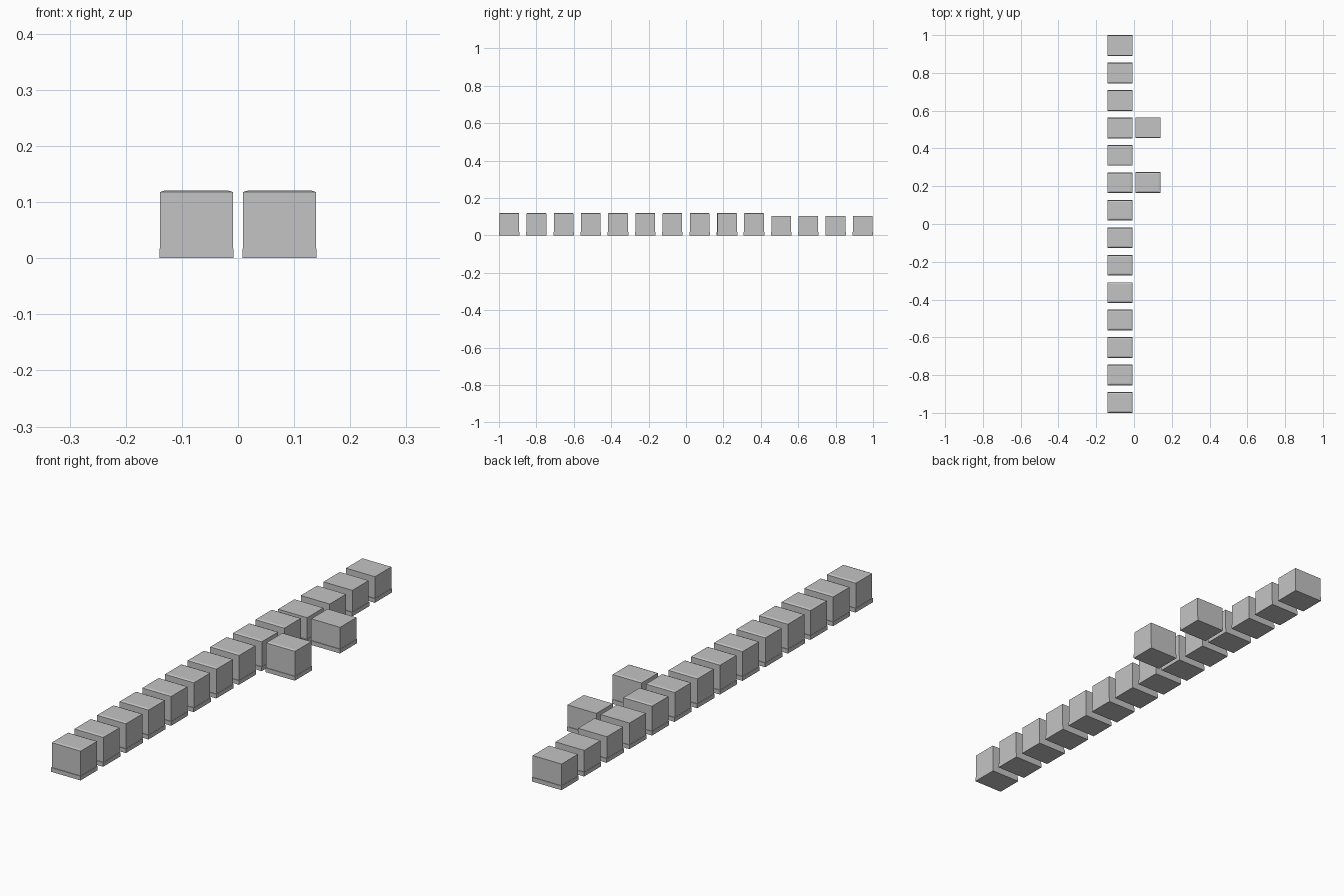
import bpy
import bmesh

if "Cube" in bpy.data.objects:
    bpy.data.objects.remove(bpy.data.objects["Cube"])

GREY = (0.55, 0.55, 0.55, 1.0)
mat = bpy.data.materials.new("plain_grey")
mat.use_nodes = True
mat.diffuse_color = GREY
mat.node_tree.nodes["Principled BSDF"].inputs["Base Color"].default_value = GREY

WIDTH, DEPTH = 0.132, 0.11
COLUMN_X = 0.074
COUNT = 14
PITCH = (2.0 - DEPTH) / (COUNT - 1)
BASE_TOP = 0.017


def loft(name, x, y, rings):
    """Stack rectangular rings (width, depth, z) into one closed solid."""
    bm = bmesh.new()
    loops = []
    for w, d, z in rings:
        loops.append([bm.verts.new((sx * w / 2, sy * d / 2, z))
                      for sx, sy in ((-1, -1), (1, -1), (1, 1), (-1, 1))])
    for low, high in zip(loops, loops[1:]):
        for i in range(4):
            j = (i + 1) % 4
            bm.faces.new((low[i], low[j], high[j], high[i]))
    bm.faces.new(loops[0][::-1])
    bm.faces.new(loops[-1])
    mesh = bpy.data.meshes.new(name)
    bm.to_mesh(mesh)
    bm.free()
    mesh.materials.append(mat)
    obj = bpy.data.objects.new(name, mesh)
    obj.location = (x, y, 0)
    bpy.context.collection.objects.link(obj)


def block(name, x, y, tall):
    # Plinth, slightly narrower body, and a shallow lid on tall blocks
    body_w, body_d = WIDTH - 0.002, DEPTH - 0.005
    rings = [(WIDTH, DEPTH, 0), (WIDTH, DEPTH, BASE_TOP), (body_w, body_d, BASE_TOP)]
    if tall:
        rings += [(body_w, body_d, 0.118),
                  (body_w - 0.02, body_d - 0.016, 0.121)]
    else:
        rings += [(body_w, body_d, 0.105)]
    loft(name, x, y, rings)


# Main row, with the four rear blocks lower and lidless
for i in range(COUNT):
    block(f"row_block_{i + 1}", -COLUMN_X, -1 + DEPTH / 2 + i * PITCH, i < 10)

# Two blocks standing beside the row
block("side_block_front", COLUMN_X, 0.22, True)
block("side_block_rear", COLUMN_X, 0.51, False)
